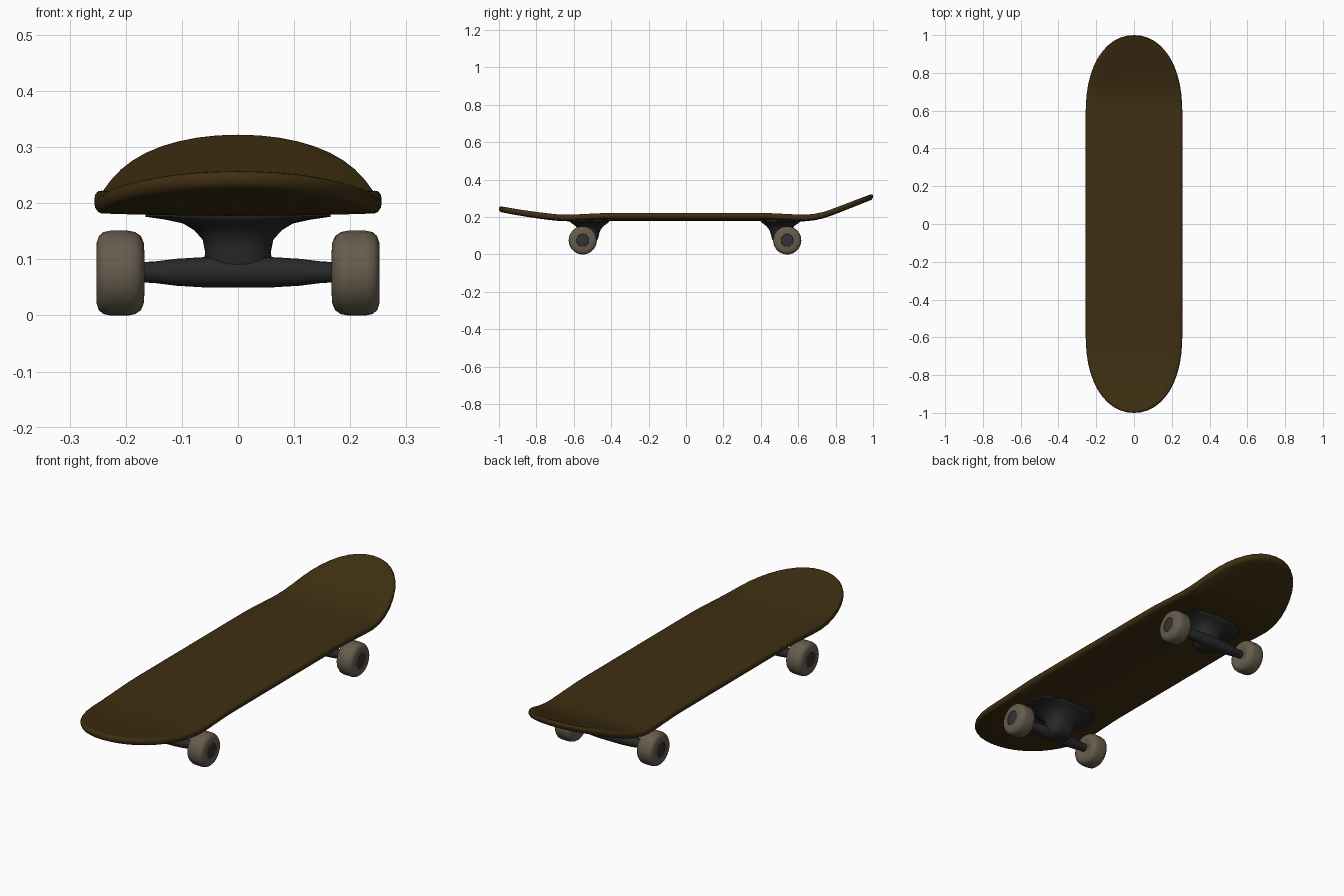
import bpy, bmesh, math

if "Cube" in bpy.data.objects:
    bpy.data.objects.remove(bpy.data.objects["Cube"])


def mat(name, rgb):
    m = bpy.data.materials.new(name)
    m.diffuse_color = (*rgb, 1)
    m.use_nodes = True
    m.node_tree.nodes["Principled BSDF"].inputs["Base Color"].default_value = m.diffuse_color
    return m


BROWN = mat("dark brown wood", (0.050, 0.028, 0.006))
BLACK = mat("black metal", (0.022, 0.022, 0.023))
CREAM = mat("cream wheel", (0.135, 0.108, 0.075))
HUB = mat("dark hub", (0.032, 0.032, 0.034))


def finish(name, bm, material, angle=40):
    bmesh.ops.remove_doubles(bm, verts=bm.verts, dist=1e-4)
    bmesh.ops.recalc_face_normals(bm, faces=bm.faces)
    me = bpy.data.meshes.new(name)
    bm.to_mesh(me)
    bm.free()
    ob = bpy.data.objects.new(name, me)
    bpy.context.collection.objects.link(ob)
    me.materials.append(material)
    bpy.ops.object.select_all(action='DESELECT')
    ob.select_set(True)
    bpy.context.view_layer.objects.active = ob
    bpy.ops.object.shade_smooth_by_angle(angle=math.radians(angle))
    return ob


def loft(bm, rings, closed=True):
    """Skin a list of coordinate rings with quads."""
    vr = [[bm.verts.new(p) for p in r] for r in rings]
    for a, b in zip(vr, vr[1:]):
        n = len(a)
        for i in range(n if closed else n - 1):
            j = (i + 1) % n
            bm.faces.new((a[i], a[j], b[j], b[i]))
    return vr


def lathe_x(name, profile, y, z, side, material, n=28):
    """Turn (x, radius) points around an axis parallel to x."""
    bm = bmesh.new()
    loft(bm, [[(side * x, y + r * math.cos(2 * math.pi * k / n),
                z + r * math.sin(2 * math.pi * k / n)) for k in range(n)]
              for x, r in profile])
    return finish(name, bm, material)


# ---- Deck: side profile and concave
PROFILE = [(-1.2, .284), (-.9, .224), (-.70, .195), (-.62, .192), (-.45, .195),
           (.45, .195), (.6, .192), (.69, .194), (.75, .212), (1.0, .311), (1.2, .391)]


def line(y):
    for (y0, z0), (y1, z1) in zip(PROFILE, PROFILE[1:]):
        if y <= y1:
            return z0 + (z1 - z0) * (y - y0) / (y1 - y0)


def deck_z(x, y):
    base = sum(line(y + d * .015) for d in range(-4, 5)) / 9
    k = min(max((abs(y) - .42) / .23, 0), 1)
    return base + (.013 - .009 * k) * (x / .255) ** 2


def outline(inset):
    """Right-hand edge from front tip to back tip."""
    a, s, e = .256 - inset, .58, .42 - inset
    end = []
    for k in range(13):
        t = math.sin(math.pi / 2 * k / 12)
        end.append((a * max(1 - t ** 2.3, 0) ** .476, s + e * t))
    mid = [(a, -.58 + 1.16 * k / 16) for k in range(1, 16)]
    return [(x, -y) for x, y in reversed(end)] + mid + end


bm = bmesh.new()
# rounded rim, one ring per edge-profile step
rim = []
for k in range(7):
    t = math.pi * (k / 6 - .5)
    pts = outline(.012 * (1 - math.cos(t)))
    full = pts + [(-x, y) for x, y in reversed(pts[1:-1])]
    rim.append([(x, y, deck_z(x, y) + .0155 * math.sin(t)) for x, y in full])
loft(bm, rim)
# top and bottom surfaces
for h in (-.0155, .0155):
    loft(bm, [[(x * u, y, deck_z(x * u, y) + h) for u in (-1, -.75, -.4, 0, .4, .75, 1)]
              for x, y in outline(.012)], closed=False)
finish("deck", bm, BROWN)


# ---- Trucks and wheels
# (height, half width, outer y, inner y) of the pivot column and base plate
COLUMN = [(.052, .030, .555, .500), (.060, .050, .565, .485), (.085, .060, .575, .470),
          (.115, .059, .575, .463), (.135, .063, .580, .455), (.152, .078, .590, .440),
          (.164, .098, .607, .425), (.171, .130, .617, .415), (.176, .165, .620, .410),
          (.192, .165, .620, .410)]


def signed_pow(v, p):
    return math.copysign(abs(v) ** p, v)


for label, d, wy in (("front", -1, .552), ("back", 1, .541)):
    shift = wy - .552
    bm = bmesh.new()
    rings = []
    for z, hx, yo, yi in COLUMN:
        cy, hy = (yo + yi) / 2 + shift, (yo - yi) / 2
        rings.append([(hx * signed_pow(math.cos(2 * math.pi * k / 32), .75),
                       d * (cy + hy * signed_pow(math.sin(2 * math.pi * k / 32), .75)), z)
                      for k in range(32)])
    vr = loft(bm, rings)
    bm.faces.new(vr[0])
    bm.faces.new(vr[-1])
    finish(label + "_truck_base", bm, BLACK, 60)

    y = d * wy
    lathe_x(label + "_axle",
            [(-.18, 0), (-.18, .018), (-.15, .019), (-.11, .024), (-.06, .027), (.06, .027),
             (.11, .024), (.15, .019), (.18, .018), (.18, 0)], y, .077, 1, BLACK, 20)

    for sname, s in (("left", -1), ("right", 1)):
        lathe_x(f"{label}_{sname}_wheel",
                [(.172, 0), (.172, .030), (.167, .040), (.168, .054), (.173, .066),
                 (.183, .073), (.195, .0755), (.228, .0755), (.240, .073), (.248, .066),
                 (.252, .054), (.252, .034), (.246, .032), (.246, 0)], y, .0755, s, CREAM)
        lathe_x(f"{label}_{sname}_hub",
                [(.240, 0), (.240, .033), (.250, .033), (.251, .028), (.251, 0)],
                y, .0755, s, HUB, 16)
